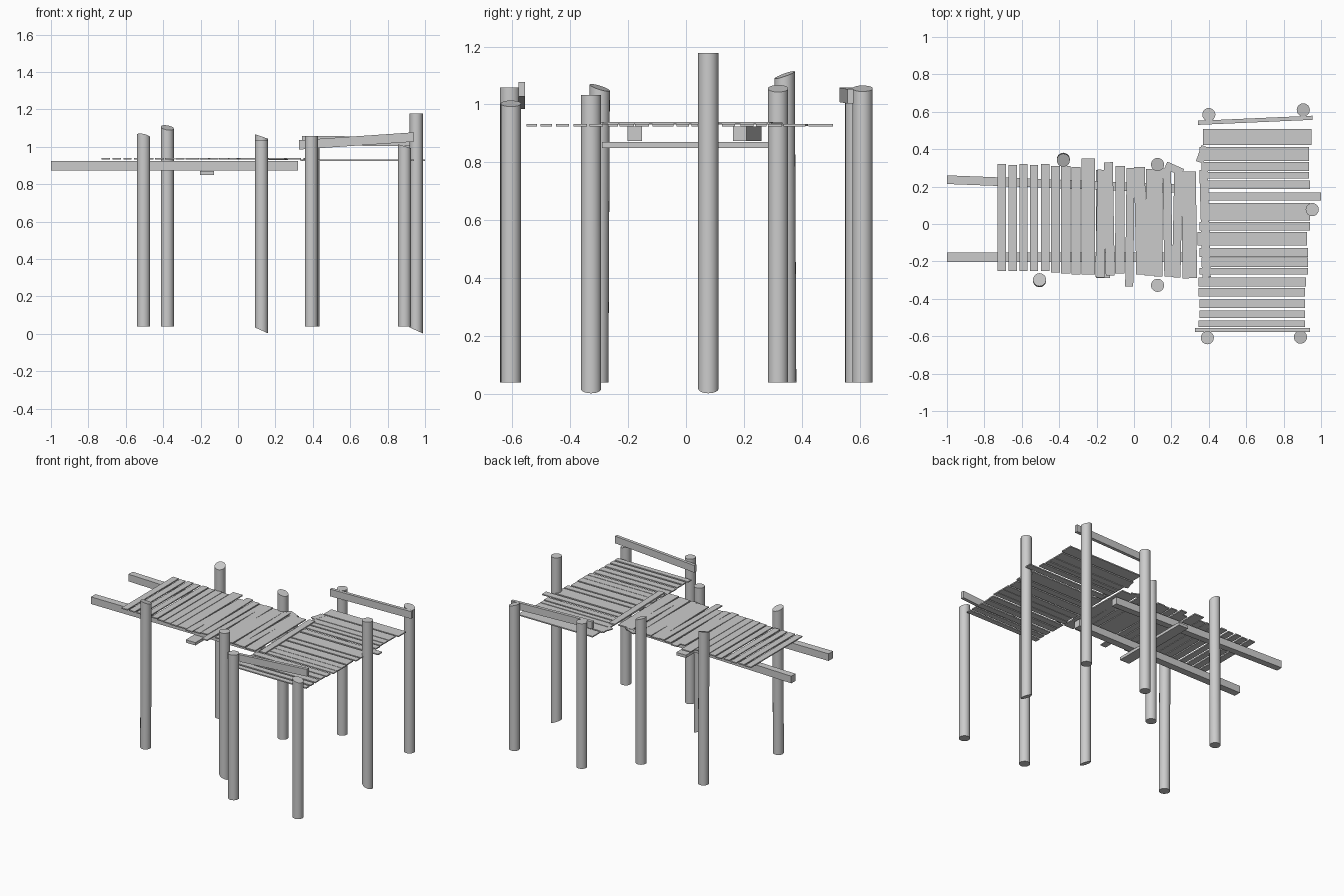
import bpy, bmesh, math
from mathutils import Vector


def finish(name, bm):
    bmesh.ops.recalc_face_normals(bm, faces=bm.faces[:])
    me = bpy.data.meshes.new(name)
    bm.to_mesh(me)
    bm.free()
    ob = bpy.data.objects.new(name, me)
    bpy.context.collection.objects.link(ob)
    return ob


def board(name, a, b, w, h, vertical_ends=True):
    """Box running from a to b (centre line), w wide sideways, h tall."""
    a, b = Vector(a), Vector(b)
    side = (b - a).cross(Vector((0, 0, 1))).normalized() * w / 2
    up = Vector((0, 0, h / 2))
    bm = bmesh.new()
    rings = [[bm.verts.new(p + side * s + up * u)
              for s, u in ((-1, -1), (1, -1), (1, 1), (-1, 1))] for p in (a, b)]
    for i in range(4):
        j = (i + 1) % 4
        bm.faces.new((rings[0][i], rings[0][j], rings[1][j], rings[1][i]))
    bm.faces.new(rings[0])
    bm.faces.new(rings[1])
    return finish(name, bm)


def post(name, x, y, z0, z1, bottom=(0, 0), top=(0, 0), lean=(0, 0), r=0.035):
    """Round pile with sloped saw cuts at its ends."""
    bm = bmesh.new()
    bmesh.ops.create_cone(bm, cap_ends=True, segments=24, radius1=r, radius2=r, depth=2)
    for v in bm.verts:
        upper = v.co.z > 0
        s = top if upper else bottom
        z = (z1 if upper else z0) + v.co.x * s[0] + v.co.y * s[1]
        k = 0 if upper else 1
        v.co = (x + v.co.x + lean[0] * k, y + v.co.y + lean[1] * k, z)
    ob = finish(name, bm)
    for f in ob.data.polygons:
        f.use_smooth = len(f.vertices) == 4
    return ob


# piles
post("walkway_post_front_left", -0.505, -0.298, 0.04, 1.058, top=(-0.2, -0.3), lean=(0, -0.005))
post("walkway_post_back_left", -0.378, 0.341, 0.04, 1.102, top=(-0.15, 0.35), lean=(0, 0.005))
post("walkway_post_back_right", 0.126, 0.318, 0.04, 1.055, top=(-0.35, 0))
post("walkway_post_front_right", 0.126, -0.328, 0.018, 1.033, bottom=(-0.45, 0))
post("deck_post_back_left", 0.40, 0.585, 0.04, 1.058)
post("deck_post_back_right", 0.905, 0.61, 0.04, 1.055, top=(-0.3, 0))
post("deck_post_end", 0.953, 0.077, 0.018, 1.178, bottom=(-0.45, 0))
post("deck_post_front_left", 0.392, -0.608, 0.04, 1.058)
post("deck_post_front_right", 0.89, -0.605, 0.04, 1.003, top=(-0.3, 0))

# walkway beams and cross brace
board("walkway_beam_front", (-1, -0.177, 0.899), (0.32, -0.177, 0.899), 0.05, 0.05)
board("walkway_beam_back", (-1, 0.237, 0.899), (0.32, 0.186, 0.899), 0.046, 0.05)
board("cross_brace", (-0.165, -0.29, 0.86), (-0.165, 0.29, 0.86), 0.075, 0.02)

# walkway planks: x centre, width, y start, y end
walk = [(-0.706, .045, -.25, .32), (-0.649, .045, -.25, .315), (-0.592, .043, -.25, .32),
        (-0.535, .043, -.25, .315), (-0.475, .045, -.25, .32), (-0.42, .047, -.26, .31),
        (-0.365, .053, -.265, .31), (-0.31, .05, -.27, .305), (-0.245, .073, -.27, .35),
        (-0.176, .05, -.285, .29), (-0.132, .048, -.275, .33), (-0.075, .05, -.265, .31),
        (-0.022, .043, -.335, .30), (0.035, .058, -.27, .305), (0.086, .05, -.275, .295),
        (0.13, .045, -.28, .31), (0.18, .045, -.28, .30), (0.232, .045, -.285, .29),
        (0.295, .078, -.29, .28)]
for i, (x, w, y0, y1) in enumerate(walk):
    skew = 0.006 * math.sin(i * 2.3) if i > 8 else 0
    board(f"walkway_plank_{i + 1}", (x - skew, y0, 0.935), (x + skew, y1, 0.935), w, 0.008)
board("walkway_plank_skewed", (0.17, 0.315, 0.934), (0.26, 0.275, 0.934), 0.04, 0.007)
board("joint_plank", (0.388, -0.285, 0.936), (0.372, 0.29, 0.936), 0.045, 0.008)

# deck planks: y centre, width, x start, x end
deck = [(0.465, .085, .37, .95), (0.375, .075, .35, .935), (0.308, .048, .36, .935),
        (0.26, .035, .36, .935), (0.21, .045, .36, .94), (0.147, .045, .37, 1.0),
        (0.065, .092, .36, .94), (-0.012, .043, .35, .94), (-0.08, .072, .34, .925),
        (-0.152, .05, .35, .93), (-0.205, .05, .36, .93), (-0.252, .036, .35, .93),
        (-0.31, .047, .345, .92), (-0.365, .047, .345, .915), (-0.427, .045, .35, .915),
        (-0.482, .04, .35, .915), (-0.533, .036, .345, .915)]
for i, (y, w, x0, x1) in enumerate(deck):
    board(f"deck_plank_{i + 1}", (x0, y, 0.928), (x1, y, 0.928), w, 0.008)
board("deck_plank_skewed", (0.35, 0.33, 0.929), (0.38, 0.415, 0.929), 0.04, 0.007)

# hand rails
board("rail_front", (0.325, -0.567, 1.01), (0.94, -0.567, 1.052), 0.022, 0.05)
board("rail_back", (0.342, 0.541, 1.033), (0.955, 0.568, 1.028), 0.022, 0.05)
